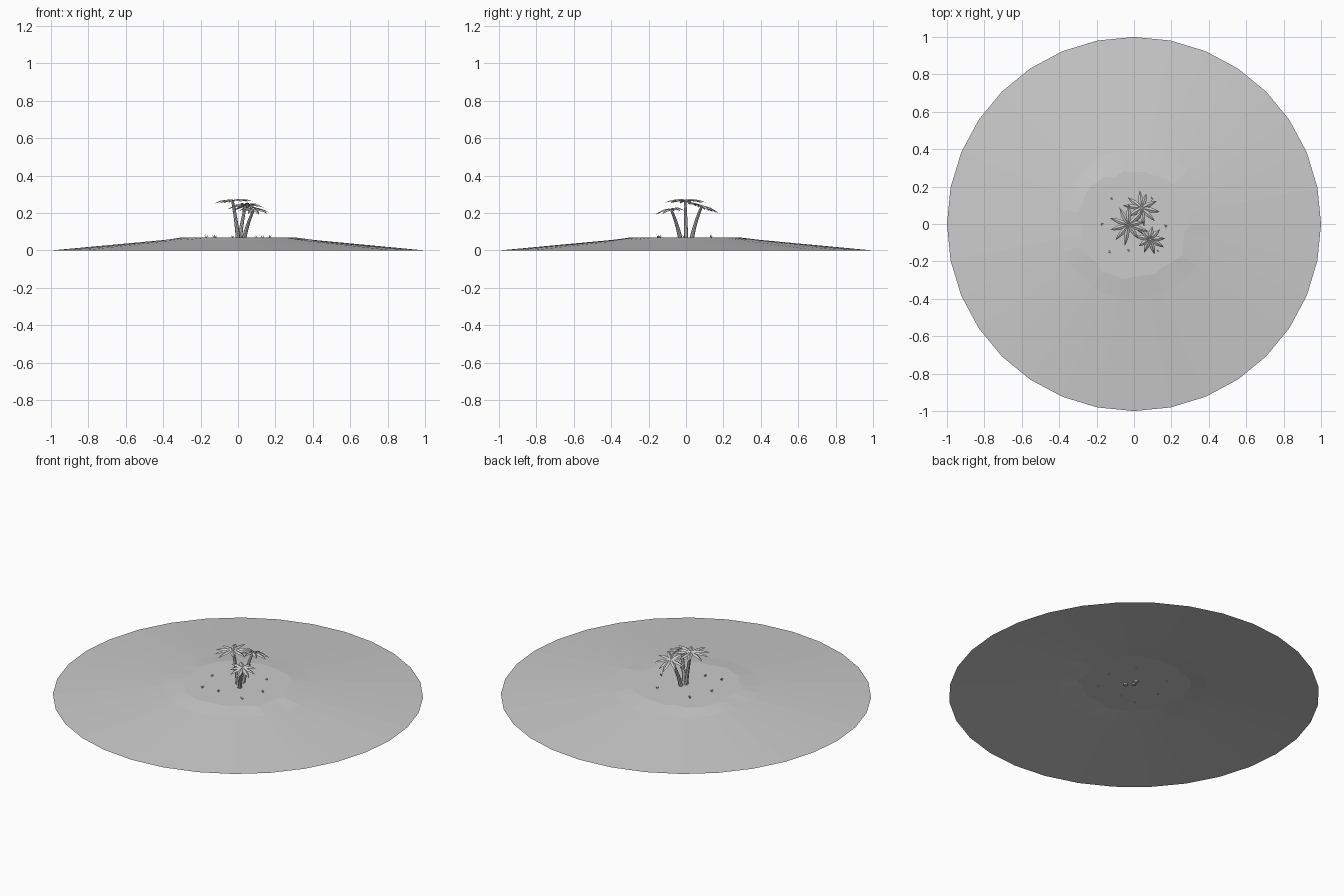
import bpy, bmesh, math, random
from mathutils import Vector

random.seed(4)
if "Cube" in bpy.data.objects:
    bpy.data.objects.remove(bpy.data.objects["Cube"])

grey = bpy.data.materials.new("plain_grey")
grey.use_nodes = True
colour = (0.6, 0.6, 0.6, 1)
grey.diffuse_color = colour
grey.node_tree.nodes["Principled BSDF"].inputs["Base Color"].default_value = colour


def finish(bm, name):
    mesh = bpy.data.meshes.new(name)
    bm.to_mesh(mesh)
    bm.free()
    mesh.materials.append(grey)
    obj = bpy.data.objects.new(name, mesh)
    bpy.context.collection.objects.link(obj)
    return obj


def ring(bm, centre, radius, sides, jitter=0.0):
    verts = []
    for i in range(sides):
        a = math.tau * i / sides
        r = radius + random.uniform(-jitter, jitter)
        verts.append(bm.verts.new(centre + Vector((r * math.cos(a), r * math.sin(a), 0))))
    return verts


def bridge(bm, low, high):
    n = len(low)
    for i in range(n):
        j = (i + 1) % n
        bm.faces.new((low[i], low[j], high[j], high[i]))


# Island: open shell with a gentle beach, a steeper bank and a ragged flat top
def island():
    bm = bmesh.new()
    rings = [ring(bm, Vector((0, 0, z)), r, 32, j)
             for r, z, j in ((1, 0, 0), (0.4, 0.056, 0.008), (0.29, 0.07, 0.018))]
    for low, high in zip(rings, rings[1:]):
        bridge(bm, low, high)
    top = bm.verts.new((0, 0, 0.07))
    for i in range(32):
        bm.faces.new((rings[-1][i], rings[-1][(i + 1) % 32], top))
    finish(bm, "island")


# Trunk: tapered tube bending outward as it rises
def trunk(name, base, crown):
    bm = bmesh.new()
    rings = []
    for i in range(6):
        t = i / 5
        p = base.lerp(crown, t)
        bend = 0.6 * t + 0.4 * t * t
        p.x = base.x + (crown.x - base.x) * bend
        p.y = base.y + (crown.y - base.y) * bend
        rings.append(ring(bm, p, 0.012 - 0.005 * t, 8))
    for low, high in zip(rings, rings[1:]):
        bridge(bm, low, high)
    bm.faces.new(rings[-1])
    bm.faces.new(rings[0][::-1])
    finish(bm, name)


# Crown: folded, drooping fronds fanned around the trunk top
def fronds(name, crown, length, droop, tilt, count, turn):
    bm = bmesh.new()
    widths = (0.003, 0.011, 0.013, 0.008, 0)
    for k in range(count):
        a = turn + math.tau * k / count + random.uniform(-0.12, 0.12)
        out = Vector((math.cos(a), math.sin(a), 0))
        side = Vector((-out.y, out.x, 0))
        reach = length * random.uniform(0.8, 1.05)
        rows = []
        for i, w in enumerate(widths):
            t = i / 4
            p = crown + out * reach * t
            p.z += 0.03 * t - droop * t * t + tilt.dot(out) * reach * t
            fold = Vector((0, 0, -0.6 * w))
            rows.append([bm.verts.new(p + side * w + fold), bm.verts.new(p),
                         bm.verts.new(p - side * w + fold)])
        for r, s in zip(rows, rows[1:]):
            for c in (0, 1):
                bm.faces.new((r[c], r[c + 1], s[c + 1], s[c]))
    bmesh.ops.remove_doubles(bm, verts=bm.verts, dist=0.0001)
    bmesh.ops.recalc_face_normals(bm, faces=bm.faces)
    # Fronds face the sky
    for f in bm.faces:
        if f.normal.z < 0:
            f.normal_flip()
    finish(bm, name)


# Grass tuft: thin spikes splayed from one root
def tuft(name, x, y):
    bm = bmesh.new()
    for k in range(5):
        a = math.tau * k / 5 + random.random()
        foot = Vector((x, y, 0.064))
        tip = foot + Vector((0.009 * math.cos(a), 0.009 * math.sin(a),
                             random.uniform(0.013, 0.022)))
        base = ring(bm, foot, 0.0025, 3)
        end = bm.verts.new(tip)
        for i in range(3):
            bm.faces.new((base[i], base[(i + 1) % 3], end))
    finish(bm, name)


island()

palms = (
    ("tall_palm", (0, 0, 0.06), (-0.03, -0.005, 0.268), 0.11, 0.042, (0.06, 0), 10, 0.2),
    ("back_palm", (0.01, 0.03, 0.06), (0.04, 0.085, 0.238), 0.1, 0.045, (0, -0.3), 10, 0.5),
    ("front_palm", (0.032, -0.03, 0.06), (0.085, -0.08, 0.22), 0.085, 0.045, (-0.05, 0.15), 9, 0.1),
)
for label, base, crown, length, droop, tilt, count, turn in palms:
    trunk(label + "_trunk", Vector(base), Vector(crown))
    fronds(label + "_fronds", Vector(crown), length, droop, Vector((*tilt, 0)), count, turn)

spots = ((-0.17, 0), (-0.13, -0.15), (-0.03, -0.14), (0.13, -0.145),
         (0.17, -0.01), (0.095, 0.135), (-0.12, 0.135))
for n, (x, y) in enumerate(spots):
    tuft(f"grass_tuft_{n + 1}", x, y)
